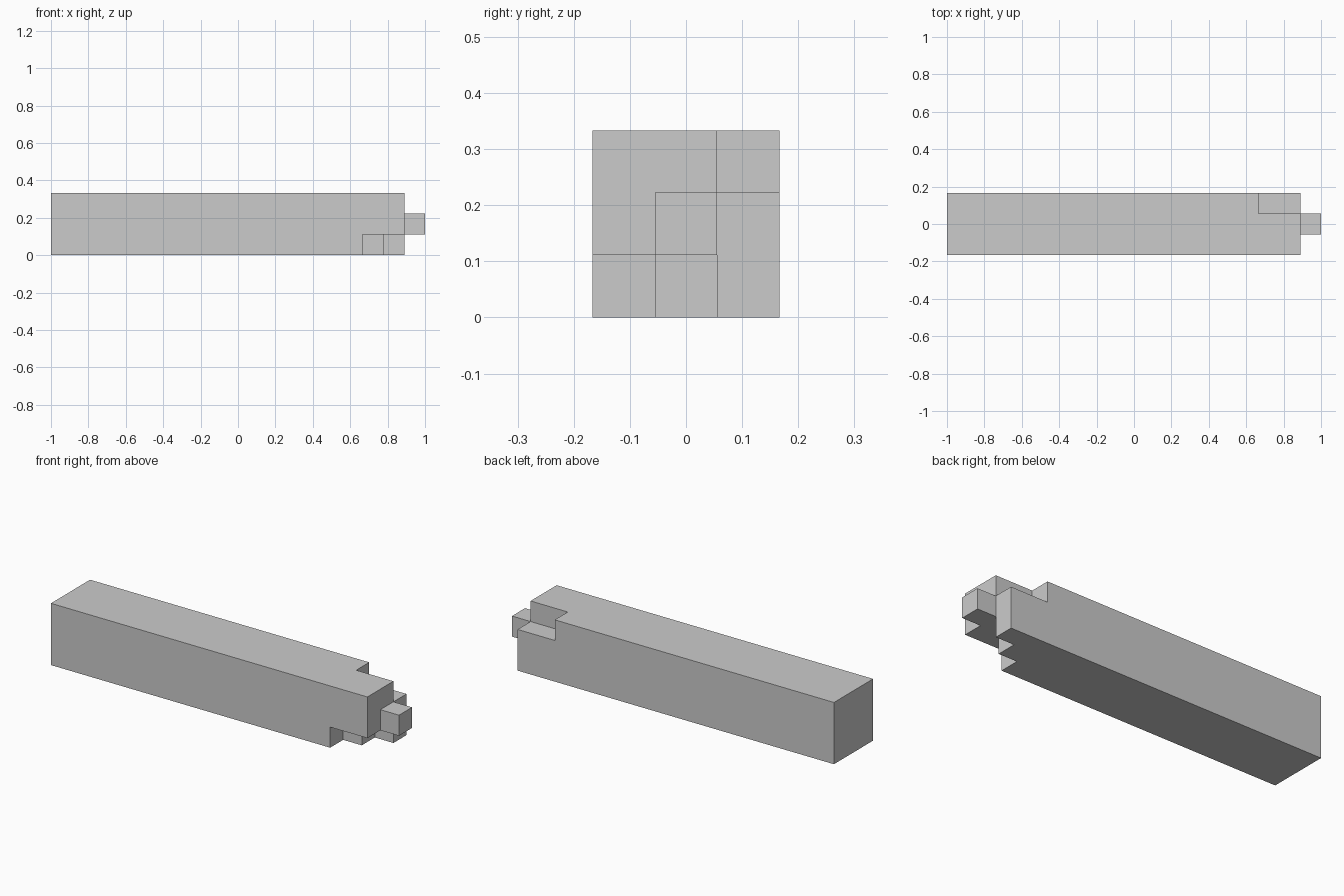
import bpy, bmesh
from mathutils import Vector

if "Cube" in bpy.data.objects:
    bpy.data.objects.remove(bpy.data.objects["Cube"])

U = 1 / 9                                  # notch module: the bar is 3 x 3 modules thick
XS = [-1, 1 - 3 * U, 1 - 2 * U, 1 - U, 1]  # bar body, then three steps at the joint end

# How many x segments each strand of the bar fills: rows bottom to top, columns front to back
REACH = [[1, 2, 3],
         [3, 4, 3],
         [3, 3, 1]]


def filled(i, j, k):
    return 0 <= j < 3 and 0 <= k < 3 and 0 <= i < REACH[k][j]


def corner(i, j, k):
    return Vector((XS[i], (j - 1.5) * U, k * U))


# Outer skin of the bar: only faces between solid and empty cells
bm = bmesh.new()
for i in range(4):
    for j in range(3):
        for k in range(3):
            if not filled(i, j, k):
                continue
            cell = (i, j, k)
            for axis in range(3):
                for side in (0, 1):
                    near = list(cell)
                    near[axis] += 2 * side - 1
                    if filled(*near):
                        continue
                    a, b = (axis + 1) % 3, (axis + 2) % 3
                    loop = [(0, 0), (1, 0), (1, 1), (0, 1)]
                    quad = []
                    for da, db in (loop if side else loop[::-1]):
                        p = list(cell)
                        p[axis] += side
                        p[a] += da
                        p[b] += db
                        quad.append(bm.verts.new(corner(*p)))
                    bm.faces.new(quad)

# Weld and merge coplanar faces into clean flat sides
bmesh.ops.remove_doubles(bm, verts=bm.verts, dist=1e-5)
bmesh.ops.dissolve_limit(bm, angle_limit=0.01, verts=bm.verts, edges=bm.edges)

mesh = bpy.data.meshes.new("notched_beam")
bm.to_mesh(mesh)
bm.free()
bpy.context.collection.objects.link(bpy.data.objects.new("notched_beam", mesh))
